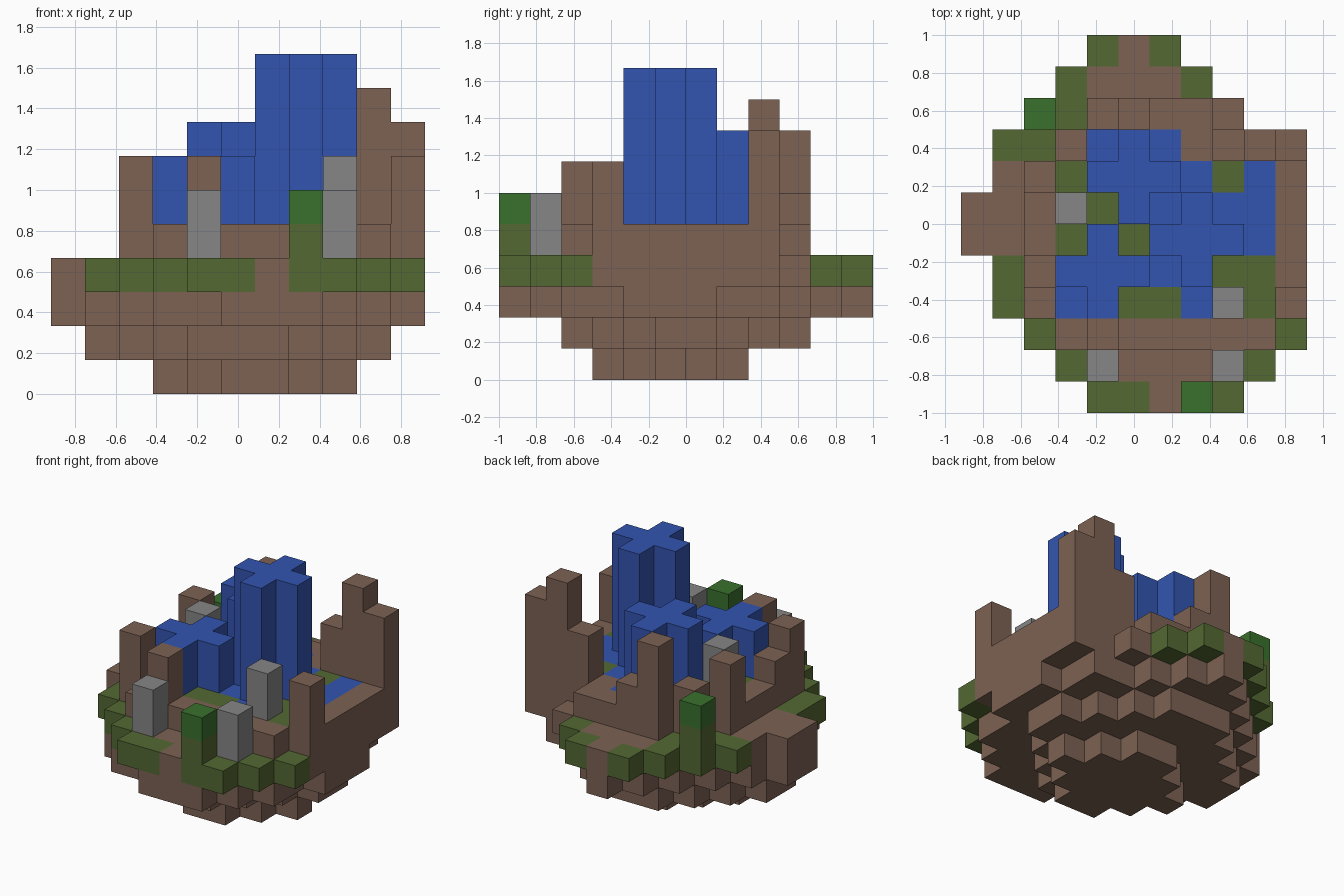
import bpy
import bmesh
from mathutils import Vector

if "Cube" in bpy.data.objects:
    bpy.data.objects.remove(bpy.data.objects["Cube"])

CELL = 1 / 6
ORIGIN = Vector((-5.5, -6, 0))


def material(name, rgb):
    mat = bpy.data.materials.new(name)
    mat.use_nodes = True
    colour = (*rgb, 1)
    mat.diffuse_color = colour
    mat.node_tree.nodes["Principled BSDF"].inputs["Base Color"].default_value = colour
    return mat


EARTH = material("earth brown", (.205, .122, .087))
MOSS = material("moss green", (.087, .138, .033))
LEAF = material("leaf green", (.042, .162, .026))
WATER = material("water blue", (.033, .091, .434))
STONE = material("stone grey", (.238, .238, .238))

grid = {}   # cell -> (part name, material)


def put(part, mat, cells):
    for cell in cells:
        grid[cell] = (part, mat)


def layer(level, first_row, spans):
    """Cells of one storey, given the first and last column of each row."""
    return [(i, j, level) for j, (a, b) in enumerate(spans, first_row)
            for i in range(a, b + 1)]


def column(i, j, bottom, top):
    return [(i, j, k) for k in range(bottom, top)]


def cross_column(i, j, bottom, top):
    arms = ((0, 0), (1, 0), (-1, 0), (0, 1), (0, -1))
    return [c for a, b in arms for c in column(i + a, j + b, bottom, top)]


# Stepped rock bowl, from the bottom up
put("rock_base", EARTH, layer(0, 3, [(5, 6), (4, 7), (3, 8), (4, 7), (5, 6)]))
put("rock_lower_step", EARTH, layer(1, 2, [
    (4, 6), (3, 7), (2, 8), (1, 9), (1, 9), (2, 8), (3, 7), (4, 6)]))
put("rock_upper_step", EARTH, layer(2, 0, [
    (5, 7), (3, 8), (2, 9), (2, 9), (1, 10), (0, 10), (0, 10), (1, 9),
    (2, 9), (3, 7), (4, 6), (5, 5)]))
put("rim_ledge", EARTH, layer(3, 0, [
    (4, 8), (3, 9), (2, 10), (1, 10), (1, 10), (0, 10), (0, 10), (1, 10),
    (1, 10), (2, 8), (3, 7), (4, 6)]))
put("basin_wall", EARTH, layer(4, 2, [
    (3, 9), (2, 10), (2, 10), (2, 10), (2, 10), (2, 10), (3, 10), (4, 7)]))

# Pond surface inside the wall, with mossy islets
put("pond", WATER, layer(4, 3, [(3, 9), (3, 9), (3, 9), (3, 9), (3, 9), (4, 6)]))
islets = {3: (5, 6, 9), 4: (8, 9), 5: (3, 5), 6: (4,), 7: (3, 8)}
put("pond_moss", MOSS, [(i, j, 4) for j, cols in islets.items() for i in cols])

# Moss patches around the ledge
patches = {0: (4, 5, 7, 8), 1: (3, 9), 2: (2, 10), 3: (1,), 4: (1,),
           8: (1, 2), 9: (2, 3), 10: (3, 7), 11: (4, 6)}
put("ledge_moss", MOSS, [(i, j, 3) for j, cols in patches.items() for i in cols])

# Water jets shaped as crosses
put("tall_water_jet", WATER, cross_column(7, 5, 5, 10))
put("middle_water_jet", WATER, cross_column(5, 7, 5, 8))
put("short_water_jet", WATER, cross_column(4, 4, 5, 7))

# Earth posts along the wall: column, row, top
for i, j, top in ((2, 3, 7), (2, 4, 6), (4, 2, 7), (10, 3, 7), (2, 7, 7),
                  (3, 8, 6), (4, 9, 8), (5, 9, 6), (8, 8, 7), (9, 8, 9),
                  (10, 8, 8)):
    put("earth_posts", EARTH, column(i, j, 5, top))

# Stone pillars: column, row, bottom, top
for i, j, bottom, top in ((4, 1, 4, 6), (8, 1, 4, 6), (8, 3, 5, 7), (3, 6, 5, 7)):
    put("stone_pillars", STONE, column(i, j, bottom, top))

# Two shrubs: mossy stems with leafy tops
for i, j in ((7, 0), (2, 9)):
    put("shrub_stems", MOSS, column(i, j, 4, 5))
    put("shrub_tops", LEAF, column(i, j, 5, 6))


def build(part):
    """Make one object from the exposed faces of a part's cells."""
    bm = bmesh.new()
    corners = {}

    def corner(p):
        key = tuple(round(v) for v in p)
        if key not in corners:
            corners[key] = bm.verts.new((Vector(key) + ORIGIN) * CELL)
        return corners[key]

    mat = None
    for cell, (name, cell_mat) in grid.items():
        if name != part:
            continue
        mat = cell_mat
        centre = Vector(cell) + Vector((.5, .5, .5))
        for axis in range(3):
            for sign in (-1, 1):
                n = Vector((0, 0, 0))
                n[axis] = sign
                if tuple(round(v) for v in Vector(cell) + n) in grid:
                    continue
                u = Vector((0, 0, 0))
                u[(axis + 1) % 3] = 1
                v = n.cross(u)
                bm.faces.new([corner(centre + (n + a * u + b * v) / 2)
                              for a, b in ((-1, -1), (1, -1), (1, 1), (-1, 1))])
    mesh = bpy.data.meshes.new(part)
    bm.to_mesh(mesh)
    bm.free()
    mesh.materials.append(mat)
    bpy.context.collection.objects.link(bpy.data.objects.new(part, mesh))


for part in dict.fromkeys(name for name, _ in grid.values()):
    build(part)
